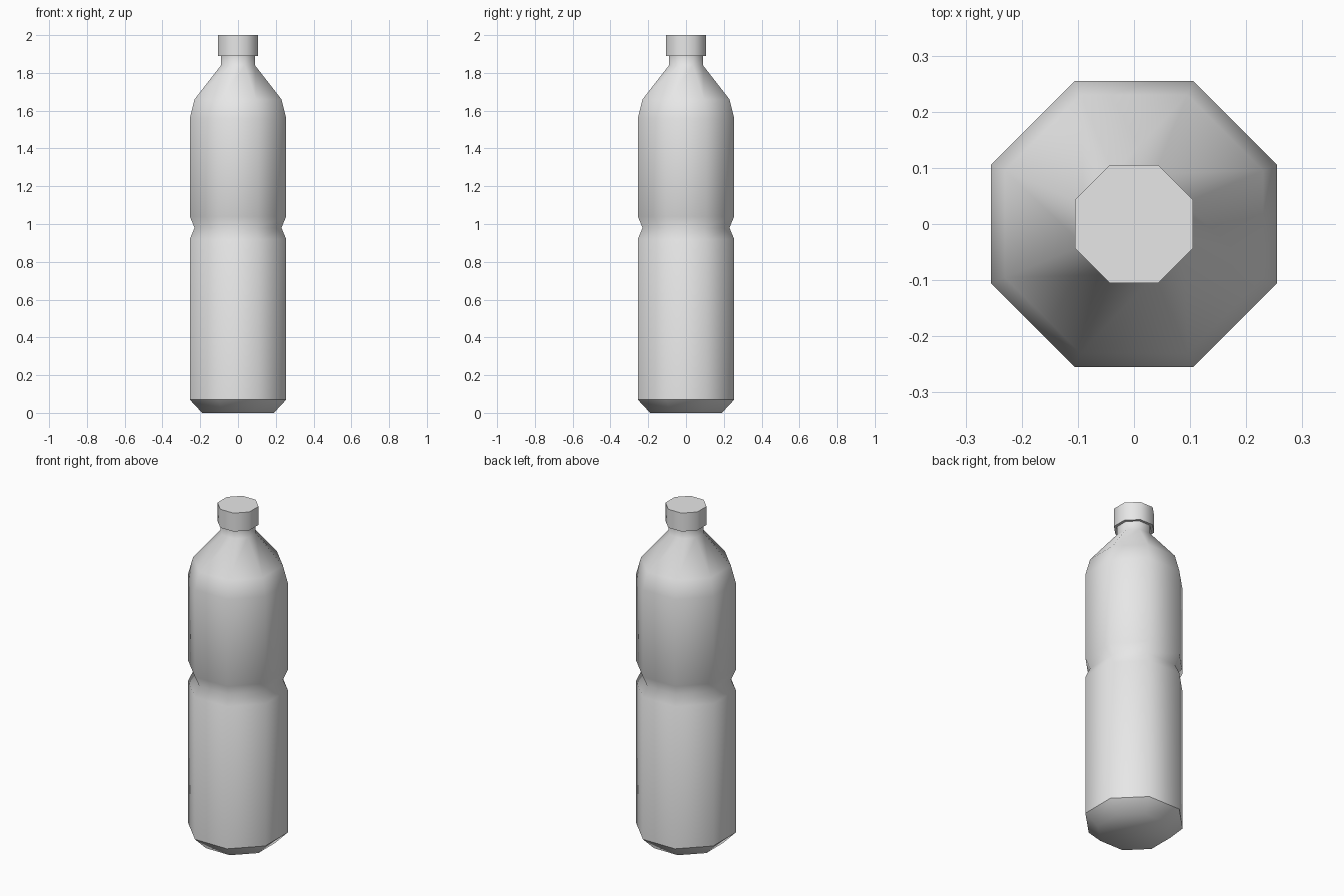
import bpy
import bmesh
from math import cos, sin, pi

SIDES = 8

default = bpy.data.objects.get("Cube")
if default:
    bpy.data.objects.remove(default, do_unlink=True)

grey = bpy.data.materials.new("light grey plastic")
grey.use_nodes = True
color = (0.8, 0.8, 0.8, 1)
grey.diffuse_color = color
grey.node_tree.nodes["Principled BSDF"].inputs["Base Color"].default_value = color


def turned(name, profile, sharp, cap_top):
    """Octagonal lathe: profile lists (half width, height), sharp lists ring numbers."""
    bm = bmesh.new()
    rings = []
    for half_width, z in profile:
        r = half_width / cos(pi / SIDES)
        angles = [(i + 0.5) * 2 * pi / SIDES for i in range(SIDES)]
        rings.append([bm.verts.new((r * cos(a), r * sin(a), z)) for a in angles])
    for low, high in zip(rings, rings[1:]):
        for i in range(SIDES):
            j = (i + 1) % SIDES
            bm.faces.new((low[i], low[j], high[j], high[i]))
    bm.faces.new(rings[0][::-1])
    if cap_top:
        bm.faces.new(rings[-1])
    for face in bm.faces:
        face.smooth = True
    for k in sharp:
        for i in range(SIDES):
            bm.edges.get((rings[k][i], rings[k][(i + 1) % SIDES])).smooth = False
    mesh = bpy.data.meshes.new(name)
    bm.to_mesh(mesh)
    bm.free()
    mesh.materials.append(grey)
    obj = bpy.data.objects.new(name, mesh)
    bpy.context.collection.objects.link(obj)
    return obj


# Body: chamfered foot, pinched waist, sloped shoulder and neck
turned("bottle_body", [
    (0.19, 0), (0.255, 0.07),
    (0.255, 0.92), (0.23, 0.98), (0.255, 1.04),
    (0.255, 1.56), (0.23, 1.66),
    (0.09, 1.84), (0.09, 1.89),
], sharp=[1], cap_top=False)

# Screw cap
turned("bottle_cap", [(0.105, 1.89), (0.105, 2.0)], sharp=[0, 1], cap_top=True)
